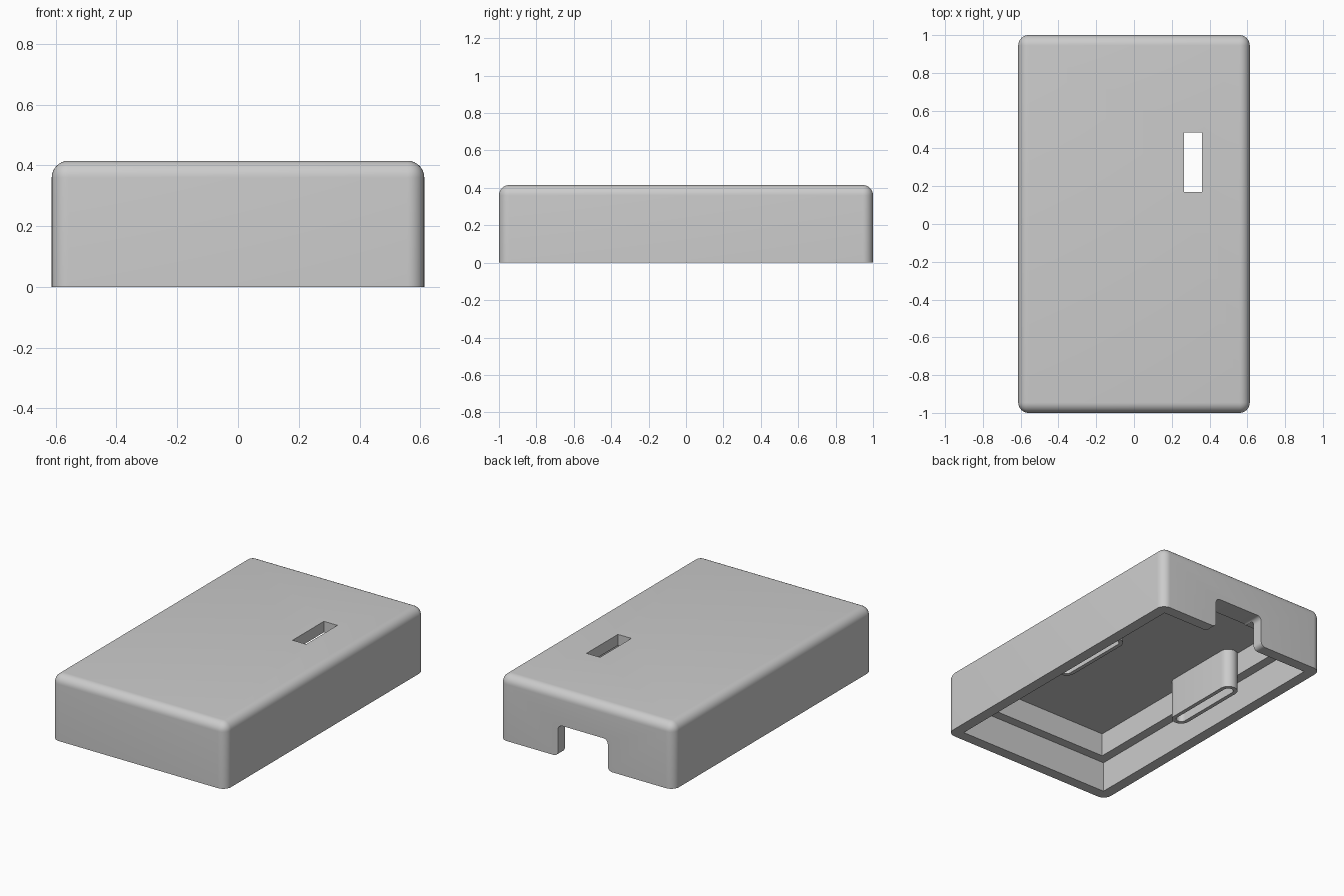
import bpy, bmesh, math
from mathutils import Matrix

if "Cube" in bpy.data.objects:
    bpy.data.objects.remove(bpy.data.objects["Cube"])

HX, HY, H = 0.613, 1.0, 0.415      # outer half sizes and height
FILLET, WALL = 0.055, 0.07
LEDGE_Z, CEILING_Z = 0.195, 0.345

grey = bpy.data.materials.new("plain_grey")
grey.use_nodes = True
COLOUR = (0.6, 0.6, 0.6, 1)
grey.diffuse_color = COLOUR
grey.node_tree.nodes["Principled BSDF"].inputs["Base Color"].default_value = COLOUR


def to_object(name, bm):
    bmesh.ops.recalc_face_normals(bm, faces=bm.faces)
    mesh = bpy.data.meshes.new(name)
    bm.to_mesh(mesh)
    bm.free()
    mesh.materials.append(grey)
    obj = bpy.data.objects.new(name, mesh)
    bpy.context.collection.objects.link(obj)
    return obj


def box_mesh(x0, x1, y0, y1, z0, z1):
    bm = bmesh.new()
    size = Matrix.Diagonal((x1 - x0, y1 - y0, z1 - z0, 1))
    centre = Matrix.Translation(((x0 + x1) / 2, (y0 + y1) / 2, (z0 + z1) / 2))
    bmesh.ops.create_cube(bm, size=1, matrix=centre @ size)
    return bm


def prism(name, points, offset):
    """Extrude a closed outline by an offset vector."""
    bm = bmesh.new()
    face = bm.faces.new([bm.verts.new(p) for p in points])
    moved = bmesh.ops.extrude_face_region(bm, geom=[face])["geom"]
    bmesh.ops.translate(bm, vec=offset, verts=[v for v in moved if isinstance(v, bmesh.types.BMVert)])
    return to_object(name, bm)


def arc(cx, cy, r, start, end, steps=6):
    angles = [math.radians(start + (end - start) * i / steps) for i in range(steps + 1)]
    return [(cx + r * math.cos(a), cy + r * math.sin(a)) for a in angles]


def stadium(name, x, y, half_length, r, z0, z1):
    outline = (arc(x, y + half_length - r, r, 0, 180, 16)
               + arc(x, y - half_length + r, r, 180, 360, 16))
    return prism(name, [(px, py, z0) for px, py in outline], (0, 0, z1 - z0))


def cut(obj, cutter):
    mod = obj.modifiers.new("cut", "BOOLEAN")
    mod.operation, mod.solver, mod.object = "DIFFERENCE", "EXACT", cutter
    bpy.context.view_layer.objects.active = obj
    bpy.ops.object.modifier_apply(modifier=mod.name)
    bpy.data.objects.remove(cutter)


def smooth(obj):
    bpy.ops.object.select_all(action="DESELECT")
    obj.select_set(True)
    bpy.context.view_layer.objects.active = obj
    bpy.ops.object.shade_smooth_by_angle(angle=math.radians(30))


# Shell: rounded on every edge except the open bottom
bm = box_mesh(-HX, HX, -HY, HY, 0, H)
edges = [e for e in bm.edges if max(v.co.z for v in e.verts) > 0.1]
bmesh.ops.bevel(bm, geom=edges, offset=FILLET, segments=8, profile=0.5, affect="EDGES")
shell = to_object("cover_shell", bm)

# Stepped cavity: wide below the ledge, narrower above it
for inset, top in ((WALL, LEDGE_Z), (WALL + 0.06, CEILING_Z)):
    x, y = HX - inset, HY - inset
    cut(shell, to_object("cavity", box_mesh(-x, x, -y, y, -0.1, top)))

# Window through the top
cut(shell, to_object("window", box_mesh(0.265, 0.36, 0.17, 0.485, 0.3, 0.5)))

# Cable notch in the back wall, with rounded top and flared bottom corners
left, right, top, r = -0.15, 0.2, 0.2, 0.03
outline = (arc(left - r, r, r, -90, 0) + arc(left + r, top - r, r, 180, 90)
           + arc(right - r, top - r, r, 90, 0) + arc(right + r, r, r, 180, 270))
outline += [(right + r, -0.1), (left - r, -0.1)]
cut(shell, prism("notch", [(px, 0.8, pz) for px, pz in outline], (0, 0.4, 0)))
smooth(shell)

# Hanging posts with slotted undersides, one on each side
for side, name in ((1, "left_post"), (-1, "right_post")):
    post = stadium(name, side * 0.445, 0.125, 0.273, 0.055, 0.09, CEILING_Z + 0.01)
    cut(post, stadium("slot", side * 0.445, 0.125, 0.248, 0.03, 0, 0.29))
    smooth(post)
